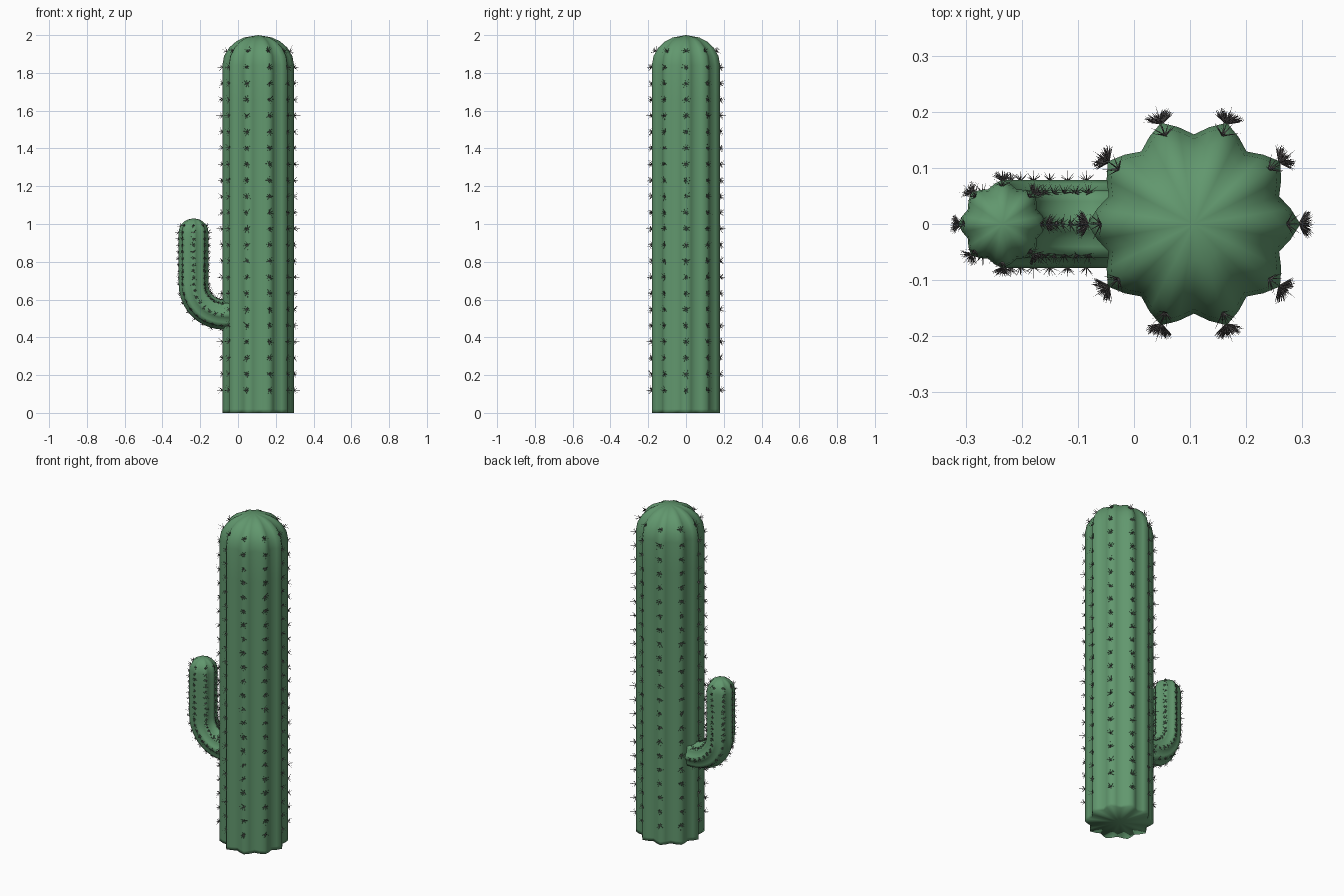
import bpy, bmesh, math, random
from mathutils import Vector

if "Cube" in bpy.data.objects:
    bpy.data.objects.remove(bpy.data.objects["Cube"])

random.seed(4)
Y = Vector((0, 1, 0))


def material(name, color):
    m = bpy.data.materials.new(name)
    m.diffuse_color = color
    m.use_nodes = True
    m.node_tree.nodes["Principled BSDF"].inputs["Base Color"].default_value = m.diffuse_color
    return m


GREEN = material("cactus_green", (0.12, 0.31, 0.155, 1))
DARK = material("spine_dark", (0.13, 0.12, 0.12, 1))


def trunk_path(s):
    return Vector((0.107, 0, s)), Vector((0, 0, 1))


# Arm centre line: short root inside the trunk, quarter bend, then straight up
ROOT, BEND = 0.08, 0.16
ARC = BEND * math.pi / 2


def arm_path(s):
    cx, cz = -0.075, 0.68
    if s < ROOT:
        return Vector((cx + ROOT - s, 0, cz - BEND)), Vector((-1, 0, 0))
    if s < ROOT + ARC:
        a = (s - ROOT) / BEND
        return (Vector((cx - BEND * math.sin(a), 0, cz - BEND * math.cos(a))),
                Vector((-math.cos(a), 0, math.sin(a))))
    return Vector((cx - BEND, 0, cz + s - ROOT - ARC)), Vector((0, 0, 1))


def surface(path, s, ang, radius, length, dome):
    """Point and outward normal on a domed tube."""
    p, t = path(s)
    k = max(0.0, (s - length) / dome)
    scale = math.sqrt(max(0.0, 1 - k * k))
    d = Y.cross(t) * math.cos(ang) + Y * math.sin(ang)
    return p + d * radius * scale, (d * scale + t * k).normalized()


def finish(bm, name, mat, smooth):
    bmesh.ops.recalc_face_normals(bm, faces=bm.faces)
    for f in bm.faces:
        f.smooth = smooth
    me = bpy.data.meshes.new(name)
    bm.to_mesh(me)
    bm.free()
    me.materials.append(mat)
    ob = bpy.data.objects.new(name, me)
    bpy.context.collection.objects.link(ob)


def ribbed_column(name, path, stations, ribs, ridge, valley, length, dome):
    bm = bmesh.new()
    n = ribs * 4
    mid, amp = (ridge + valley) / 2, (ridge - valley) / 2
    stations = stations + [length + dome * math.sin(math.radians(a))
                           for a in (18, 36, 52, 67)]
    rings = []
    for s in stations:
        ring = []
        for i in range(n):
            a = 2 * math.pi * i / n
            r = mid + amp * math.cos(ribs * a)
            ring.append(bm.verts.new(surface(path, s, a, r, length, dome)[0]))
        rings.append(ring)
    for lo, hi in zip(rings, rings[1:]):
        for i in range(n):
            j = (i + 1) % n
            bm.faces.new((lo[i], lo[j], hi[j], hi[i]))
    for ring, s in ((rings[0], stations[0]), (rings[-1], length + dome)):
        c = bm.verts.new(path(s)[0])
        for i in range(n):
            bm.faces.new((ring[i], ring[(i + 1) % n], c))
    finish(bm, name, GREEN, True)


def spine(bm, base, direction, length, radius):
    u = direction.orthogonal().normalized()
    v = direction.cross(u)
    tip = bm.verts.new(base + direction * length)
    foot = [bm.verts.new(base + radius * (u * math.cos(a) + v * math.sin(a)))
            for a in (0, 2.094, 4.189)]
    for i in range(3):
        bm.faces.new((foot[i], foot[(i + 1) % 3], tip))
    bm.faces.new(foot[::-1])


def spines(name, path, ribs, ridge, length, dome, places, size, keep):
    bm = bmesh.new()
    for i in range(ribs):
        for s in places:
            p, nrm = surface(path, s, 2 * math.pi * i / ribs, ridge, length, dome)
            if not keep(p):
                continue
            base = p - nrm * 0.002
            u = nrm.orthogonal().normalized()
            v = nrm.cross(u)
            spine(bm, base, nrm, size, size * 0.045)
            turn = random.uniform(0, 6.28)
            for k in range(8):
                a = turn + k * math.pi / 4
                tilt = random.uniform(0.6, 1.2)
                d = nrm * math.cos(tilt) + (u * math.cos(a) + v * math.sin(a)) * math.sin(tilt)
                spine(bm, base, d, size * random.uniform(0.7, 0.95), size * 0.045)
    finish(bm, name, DARK, False)


# Trunk: ten ribs with a rounded top
T_LEN, T_DOME = 1.84, 0.16
ribbed_column("trunk", trunk_path, [0, 0.02] + [T_LEN * k / 10 for k in range(1, 11)],
              10, 0.19, 0.16, T_LEN, T_DOME)
spines("trunk_spines", trunk_path, 10, 0.19, T_LEN, T_DOME,
       [0.12 + 1.795 * k / 21 for k in range(22)], 0.036, lambda p: True)

# Arm: eight ribs, bent upwards
A_LEN, A_DOME = ROOT + ARC + 0.275, 0.075
ribbed_column("arm", arm_path,
              [0] + [ROOT + ARC * k / 10 for k in range(11)]
              + [ROOT + ARC + 0.055 * k for k in range(1, 6)],
              8, 0.079, 0.067, A_LEN, A_DOME)
spines("arm_spines", arm_path, 8, 0.079, A_LEN, A_DOME,
       [ROOT + 0.01 + 0.0345 * k for k in range(17)], 0.025,
       lambda p: math.hypot(p.x - 0.107, p.y) > 0.18)
